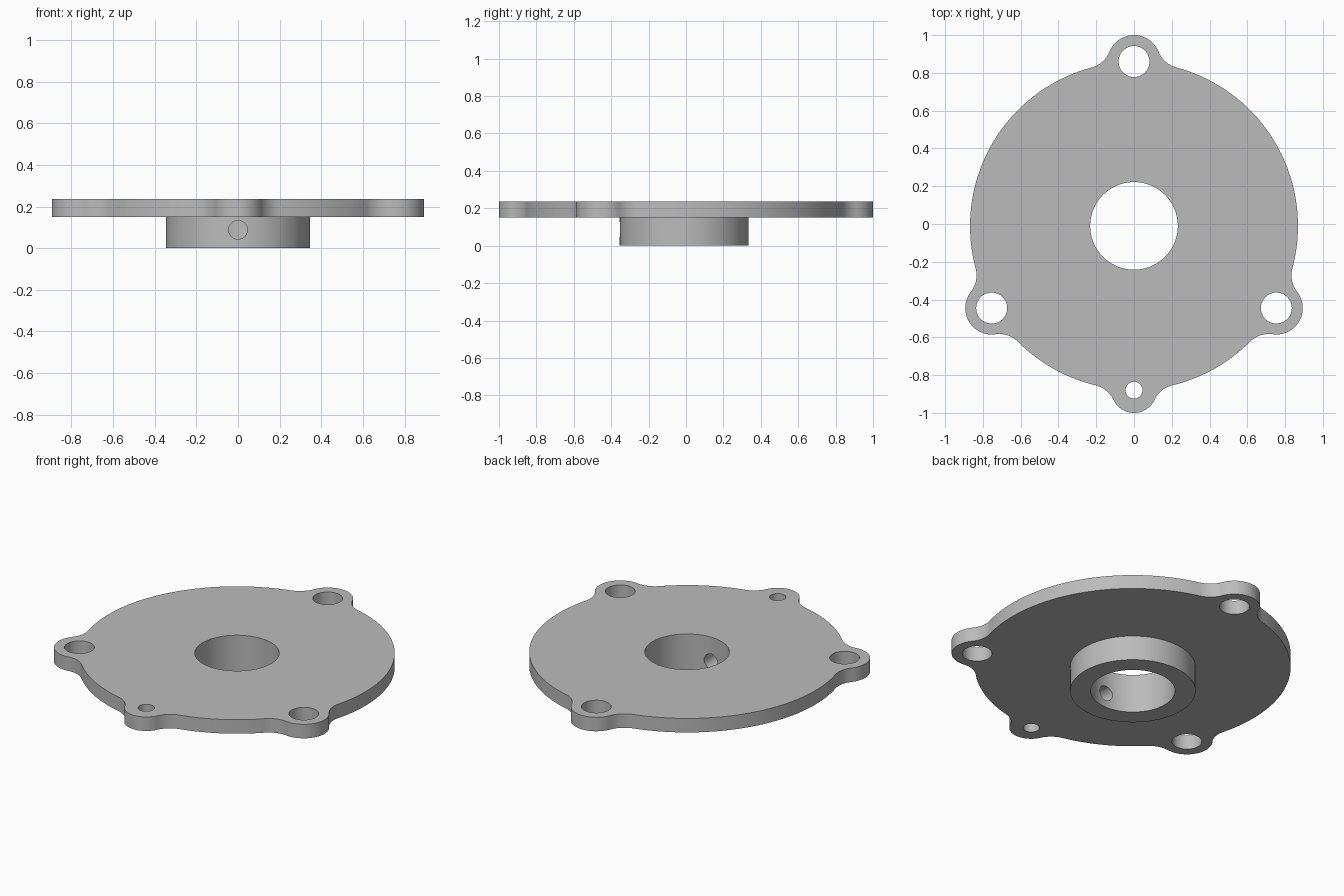
import bpy, bmesh
from math import sin, cos, acos, pi, radians
from mathutils import Vector, Matrix

cube = bpy.data.objects.get("Cube")
if cube:
    bpy.data.objects.remove(cube, do_unlink=True)

CENTRE = Vector((0, -0.01))
DISC_R, LUG_DIST, FILLET_R = 0.868, 0.87, 0.14
PLATE_BOTTOM, PLATE_TOP = 0.15, 0.235
# Lugs: direction in degrees, outer radius, hole radius
LUGS = [(90, 0.14, 0.082), (210, 0.14, 0.082), (270, 0.12, 0.045), (330, 0.14, 0.082)]

grey = bpy.data.materials.new("plain grey")
grey.use_nodes = True
grey.diffuse_color = (0.5, 0.5, 0.5, 1)
grey.node_tree.nodes["Principled BSDF"].inputs["Base Color"].default_value = (0.5, 0.5, 0.5, 1)


def polar(angle, radius, origin=CENTRE):
    return origin + Vector((cos(angle), sin(angle))) * radius


def arc(origin, radius, start, end, steps):
    return [polar(start + (end - start) * i / steps, radius, origin) for i in range(steps + 1)]


def make_object(name, bm):
    bmesh.ops.recalc_face_normals(bm, faces=bm.faces)
    mesh = bpy.data.meshes.new(name)
    bm.to_mesh(mesh)
    bm.free()
    mesh.materials.append(grey)
    ob = bpy.data.objects.new(name, mesh)
    bpy.context.collection.objects.link(ob)
    return ob


def cylinder(name, centre, radius, height, segments, tilt=0):
    bm = bmesh.new()
    matrix = Matrix.Translation(centre) @ Matrix.Rotation(tilt, 4, 'X')
    bmesh.ops.create_cone(bm, cap_ends=True, segments=segments, radius1=radius,
                          radius2=radius, depth=height, matrix=matrix)
    return make_object(name, bm)


def outline():
    """Disc with round lugs, each blended by a concave fillet on both sides."""
    spans = []
    for degrees, lug_r, _ in LUGS:
        a = radians(degrees)
        to_disc, to_lug = DISC_R + FILLET_R, lug_r + FILLET_R
        at_disc = acos((to_disc**2 + LUG_DIST**2 - to_lug**2) / (2 * to_disc * LUG_DIST))
        at_lug = acos((to_lug**2 + LUG_DIST**2 - to_disc**2) / (2 * to_lug * LUG_DIST))
        spans.append((a, lug_r, at_disc, pi - at_lug))
    points = []
    for i, (a, lug_r, half, turn) in enumerate(spans):
        before, after = polar(a - half, DISC_R + FILLET_R), polar(a + half, DISC_R + FILLET_R)
        points += arc(before, FILLET_R, a - half + pi, a - turn + pi, 12)
        points += arc(polar(a, LUG_DIST), lug_r, a - turn, a + turn, 32)[1:]
        points += arc(after, FILLET_R, a + turn - pi, a + half - pi, 12)[1:]
        following = spans[(i + 1) % len(spans)]
        end = following[0] - following[2]
        if end < a:
            end += 2 * pi
        points += arc(CENTRE, DISC_R, a + half, end, max(4, int((end - a) * 24)))[1:-1]
    return points


# Flange plate
bm = bmesh.new()
base = bm.faces.new([bm.verts.new((p.x, p.y, PLATE_BOTTOM)) for p in outline()])
top = bmesh.ops.extrude_face_region(bm, geom=[base], use_keep_orig=True)["geom"]
bmesh.ops.translate(bm, vec=(0, 0, PLATE_TOP - PLATE_BOTTOM),
                    verts=[v for v in top if isinstance(v, bmesh.types.BMVert)])
flange = make_object("flange_plate_with_hub", bm)

# Hub below the plate, then the bore, lug holes and radial screw hole
tools = [("UNION", cylinder("hub", (0, CENTRE.y, 0.1), 0.345, 0.2, 96)),
         ("DIFFERENCE", cylinder("bore_cutter", (0, CENTRE.y, 0.1), 0.232, 1, 96)),
         ("DIFFERENCE", cylinder("screw_hole_cutter", (0, -0.3, 0.088), 0.045, 0.4, 32, pi / 2))]
for degrees, _, hole_r in LUGS:
    p = polar(radians(degrees), LUG_DIST)
    tools.append(("DIFFERENCE", cylinder("lug_hole_cutter", (p.x, p.y, 0.2), hole_r, 1, 48)))

bpy.ops.object.select_all(action='DESELECT')
flange.select_set(True)
bpy.context.view_layer.objects.active = flange
for operation, tool in tools:
    mod = flange.modifiers.new(tool.name, 'BOOLEAN')
    mod.operation, mod.object, mod.solver = operation, tool, 'EXACT'
    bpy.ops.object.modifier_apply(modifier=mod.name)
    bpy.data.objects.remove(tool, do_unlink=True)

bpy.ops.object.shade_smooth_by_angle(angle=radians(30))
